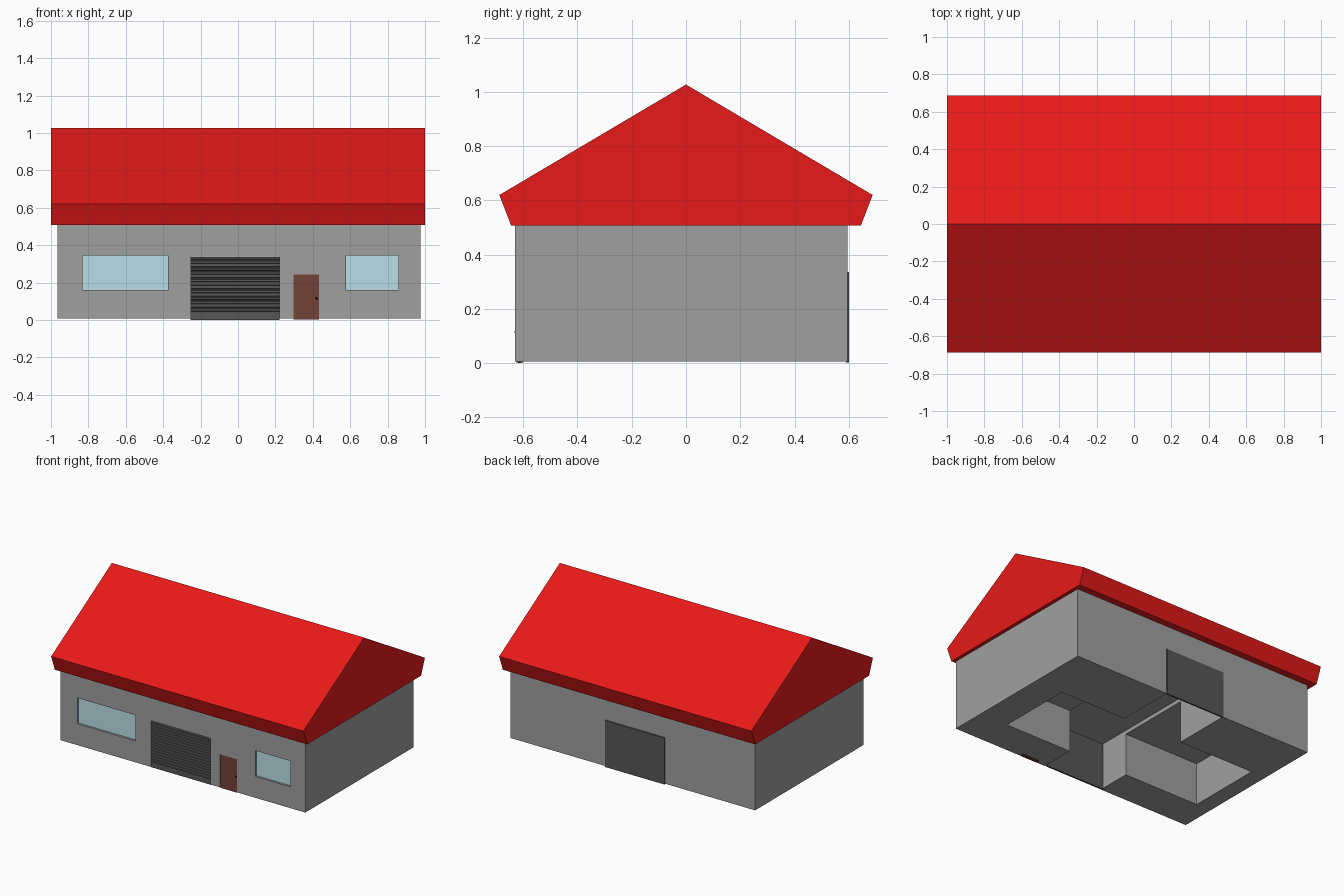
import bpy, bmesh, math

if "Cube" in bpy.data.objects:
    bpy.data.objects.remove(bpy.data.objects["Cube"])


def material(name, rgb):
    m = bpy.data.materials.new(name)
    m.diffuse_color = (*rgb, 1)
    m.use_nodes = True
    m.node_tree.nodes["Principled BSDF"].inputs["Base Color"].default_value = m.diffuse_color
    return m


RED = material("roof_red", (0.8, 0.01, 0.01))
WALL = material("wall_grey", (0.35, 0.35, 0.35))
DARK = material("shutter_dark", (0.095, 0.095, 0.095))
BROWN = material("door_brown", (0.17, 0.055, 0.04))
GLASS = material("glass_blue", (0.5, 0.74, 0.81))
BLACK = material("knob_black", (0.005, 0.005, 0.005))


def finish(name, bm, mat=None):
    bmesh.ops.recalc_face_normals(bm, faces=bm.faces)
    mesh = bpy.data.meshes.new(name)
    bm.to_mesh(mesh)
    bm.free()
    ob = bpy.data.objects.new(name, mesh)
    bpy.context.collection.objects.link(ob)
    if mat:
        mesh.materials.append(mat)
    return ob


def box(name, x, y, z, mat=None):
    bm = bmesh.new()
    bmesh.ops.create_cube(bm, size=1)
    for v in bm.verts:
        v.co = [lo + (hi - lo) * (c + 0.5) for c, (lo, hi) in zip(v.co, (x, y, z))]
    return finish(name, bm, mat)


def extrude_x(name, profile, x0, x1, mat):
    """Extrude a (y, z) profile along x."""
    bm = bmesh.new()
    face = bm.faces.new([bm.verts.new((x0, y, z)) for y, z in profile])
    out = bmesh.ops.extrude_face_region(bm, geom=[face])["geom"]
    for v in out:
        if isinstance(v, bmesh.types.BMVert):
            v.co.x = x1
    return finish(name, bm, mat)


def cut(target, x, y, z):
    cutter = box("cutter", x, y, z)
    cutter.hide_render = True
    mod = target.modifiers.new("cut", "BOOLEAN")
    mod.operation = "DIFFERENCE"
    mod.solver = "EXACT"
    mod.object = cutter
    bpy.context.view_layer.objects.active = target
    bpy.ops.object.modifier_apply(modifier=mod.name)
    bpy.data.objects.remove(cutter)


# Gabled roof
extrude_x("roof", [(-0.645, 0.508), (-0.688, 0.62), (0, 1.027),
                   (0.688, 0.62), (0.645, 0.508)], -1, 1, RED)

# Wall block with a drive-through passage and side rooms open below
walls = box("walls", (-0.965, 0.975), (-0.63, 0.595), (0.007, 0.511), WALL)
cut(walls, (-0.25, 0.223), (-1, 1), (-1, 0.338))
cut(walls, (-0.848, 0.752), (-0.38, 0.17), (-1, 0.31))

# Recessed windows
for side, x in (("left", (-0.832, -0.373)), ("right", (0.578, 0.857))):
    cut(walls, x, (-1, -0.605), (0.16, 0.345))
    box(side + "_window_glass", x, (-0.615, -0.604), (0.16, 0.345), GLASS)

# Entrance door and knob
cut(walls, (0.297, 0.434), (-1, -0.61), (-1, 0.244))
box("entrance_door", (0.297, 0.434), (-0.625, -0.60), (0.002, 0.244), BROWN)
bm = bmesh.new()
bmesh.ops.create_uvsphere(bm, u_segments=12, v_segments=8, radius=0.006)
bmesh.ops.translate(bm, verts=bm.verts, vec=(0.42, -0.626, 0.115))
knob = finish("door_knob", bm, BLACK)
knob.data.shade_smooth()

# Roller shutters: flat back, slatted front, plain bar at the bottom
SLATS, Z0, Z1 = 15, 0.04, 0.336
step = (Z1 - Z0) / SLATS
for name, y in (("front_shutter", -0.62), ("back_shutter", 0.59)):
    profile = [(y + 0.011, Z1), (y + 0.011, 0.003), (y, 0.003), (y, Z0)]
    for i in range(SLATS):
        z = Z0 + i * step
        profile += [(y + 0.006, z + 0.001), (y + 0.006, z + step * 0.3),
                    (y, z + step * 0.45), (y, z + step * 0.98)]
    extrude_x(name, profile, -0.25, 0.223, DARK)
# Threshold bar under the front shutter
box("front_threshold", (-0.255, 0.223), (-0.62, -0.608), (0.0, 0.007), DARK)
